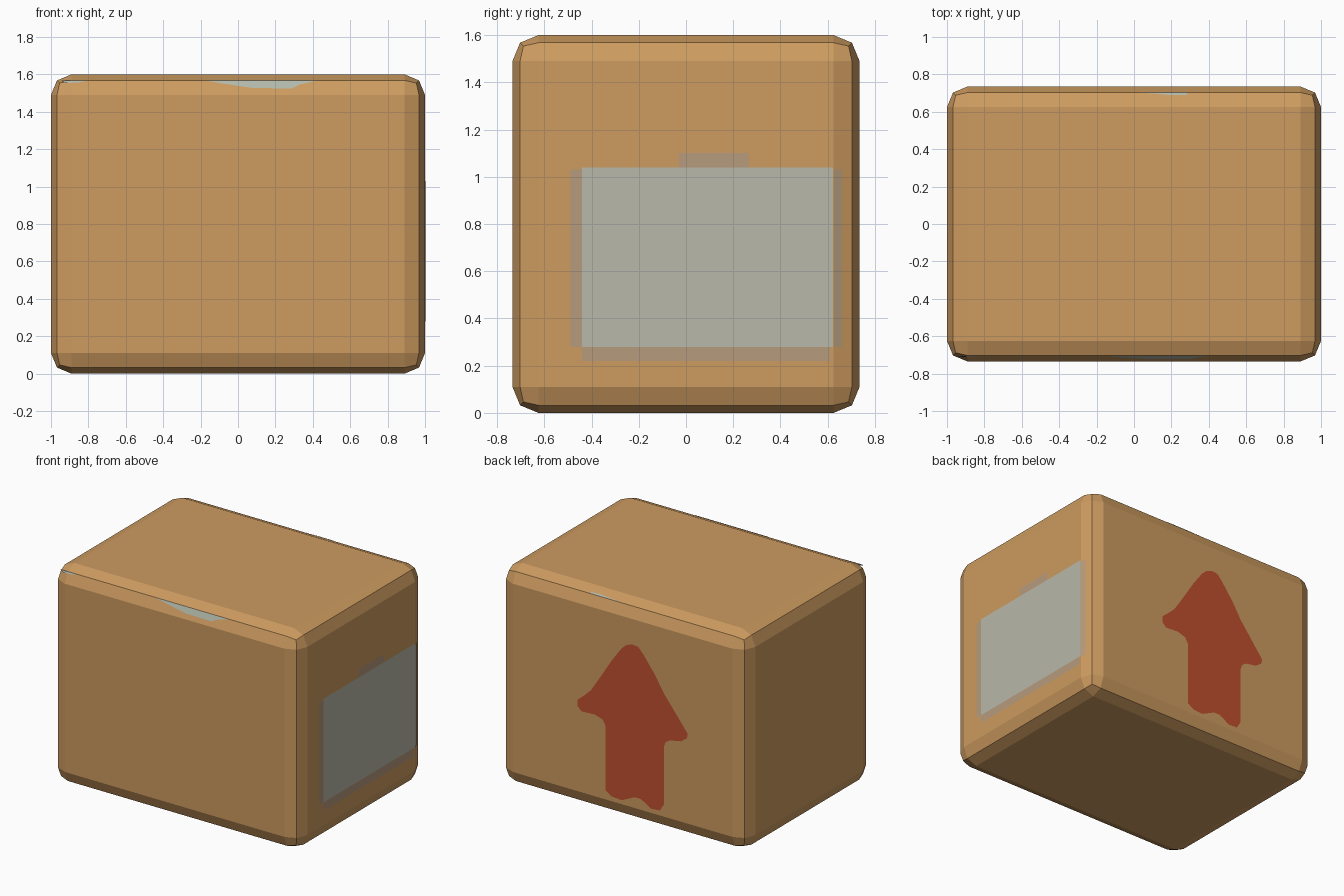
import bpy, bmesh
from mathutils import Vector

if "Cube" in bpy.data.objects:
    bpy.data.objects.remove(bpy.data.objects["Cube"])

HX, HY, H = 1.0, 0.735, 1.6      # half width, half depth, height
B = 0.11                         # rounded edge size
R = B * (1 - 0.5 ** 0.5)         # inset of the middle edge ridge


def material(name, rgb):
    m = bpy.data.materials.new(name)
    m.diffuse_color = (*rgb, 1)
    m.use_nodes = True
    m.node_tree.nodes["Principled BSDF"].inputs["Base Color"].default_value = m.diffuse_color
    return m


CARD = material("cardboard", (0.61, 0.328, 0.117))
LABEL = material("pale_grey", (0.485, 0.48, 0.405))
EDGE = material("grey_brown", (0.47, 0.33, 0.205))
RED = material("red_paint", (0.52, 0.08, 0.029))
WORN = material("worn_paper", (0.45, 0.485, 0.41))


def add_object(name, bm, mat):
    me = bpy.data.meshes.new(name)
    bm.to_mesh(me)
    bm.free()
    me.materials.append(mat)
    ob = bpy.data.objects.new(name, me)
    bpy.context.collection.objects.link(ob)
    return ob


def plate(name, points, normal, mat, lift=0.002):
    """Thin painted patch lying just above the surface, facing along normal."""
    n = Vector(normal).normalized()
    bm = bmesh.new()
    f = bm.faces.new([bm.verts.new(Vector(p) + n * lift) for p in points])
    f.normal_update()
    if f.normal.dot(n) < 0:
        f.normal_flip()
    return add_object(name, bm, mat)


# Box body with two-step rounded edges
bm = bmesh.new()
bmesh.ops.create_cube(bm, size=1)
for v in bm.verts:
    v.co = (v.co.x * 2 * HX, v.co.y * 2 * HY, (v.co.z + 0.5) * H)
bmesh.ops.bevel(bm, geom=bm.edges[:], offset=B, offset_type='OFFSET',
                segments=2, profile=0.5, affect='EDGES')
add_object("box_body", bm, CARD)


# Label on the right side, with its worn border strips
def side_rect(name, y0, y1, z0, z1, mat):
    plate(name, [(HX, y0, z0), (HX, y1, z0), (HX, y1, z1), (HX, y0, z1)],
          (1, 0, 0), mat)


side_rect("shipping_label", -0.44, 0.623, 0.28, 1.04, LABEL)
side_rect("label_border_left", -0.49, -0.44, 0.28, 1.03, EDGE)
side_rect("label_border_bottom", -0.44, 0.61, 0.22, 0.28, EDGE)
side_rect("label_border_top", -0.03, 0.265, 1.04, 1.10, EDGE)
y0, y1 = HY - B, 0.66            # right strip runs onto the rounded edge
x1 = HX - R * (y1 - y0) / (B - R)
plate("label_border_right",
      [(HX, y0, 0.28), (x1, y1, 0.28), (x1, y1, 1.03), (HX, y0, 1.03)],
      (B - R, R, 0), EDGE)

# Hand-painted arrow on the back
arrow = [(-0.08, 1.305), (-0.13, 1.30), (-0.174, 1.25), (-0.263, 1.134),
         (-0.336, 1.015), (-0.433, 0.893), (-0.53, 0.77), (-0.523, 0.735),
         (-0.474, 0.70), (-0.385, 0.683), (-0.35, 0.66), (-0.336, 0.618),
         (-0.336, 0.20), (-0.304, 0.147), (-0.23, 0.142), (-0.19, 0.168),
         (-0.15, 0.19), (-0.10, 0.19), (0.005, 0.14), (0.086, 0.146),
         (0.135, 0.177), (0.135, 0.646), (0.159, 0.69), (0.224, 0.71),
         (0.33, 0.704), (0.362, 0.732), (0.362, 0.783), (0.321, 0.817),
         (0.256, 0.878), (0.175, 1.002), (0.086, 1.144), (0.005, 1.255),
         (-0.036, 1.29)]
plate("red_arrow", [(x, HY, z) for x, z in arrow], (0, 1, 0), RED)


# Worn patches along the top edges
def front_edge_patch(name, outline):
    pts = [(x, -HY + R * (z - H + B) / (B - R), z) for x, z in outline]
    plate(name, pts, (0, -(B - R), R), WORN)


def back_edge_patch(name, outline):
    pts = [(x, y, H - R * (y - HY + B) / (B - R)) for x, y in outline]
    plate(name, pts, (0, R, B - R), WORN)


ZR, YR = H - R, HY - R
front_edge_patch("worn_front_edge", [(-0.18, ZR), (-0.08, 1.55), (0.08, 1.526),
                                     (0.29, 1.524), (0.33, 1.545), (0.43, ZR)])
front_edge_patch("worn_front_corner", [(-0.95, ZR), (-0.92, 1.553),
                                       (-0.85, 1.556), (-0.80, ZR)])
back_edge_patch("worn_back_edge", [(0.0, YR), (0.12, 0.696), (0.2, 0.688),
                                   (0.28, 0.69), (0.29, YR)])
